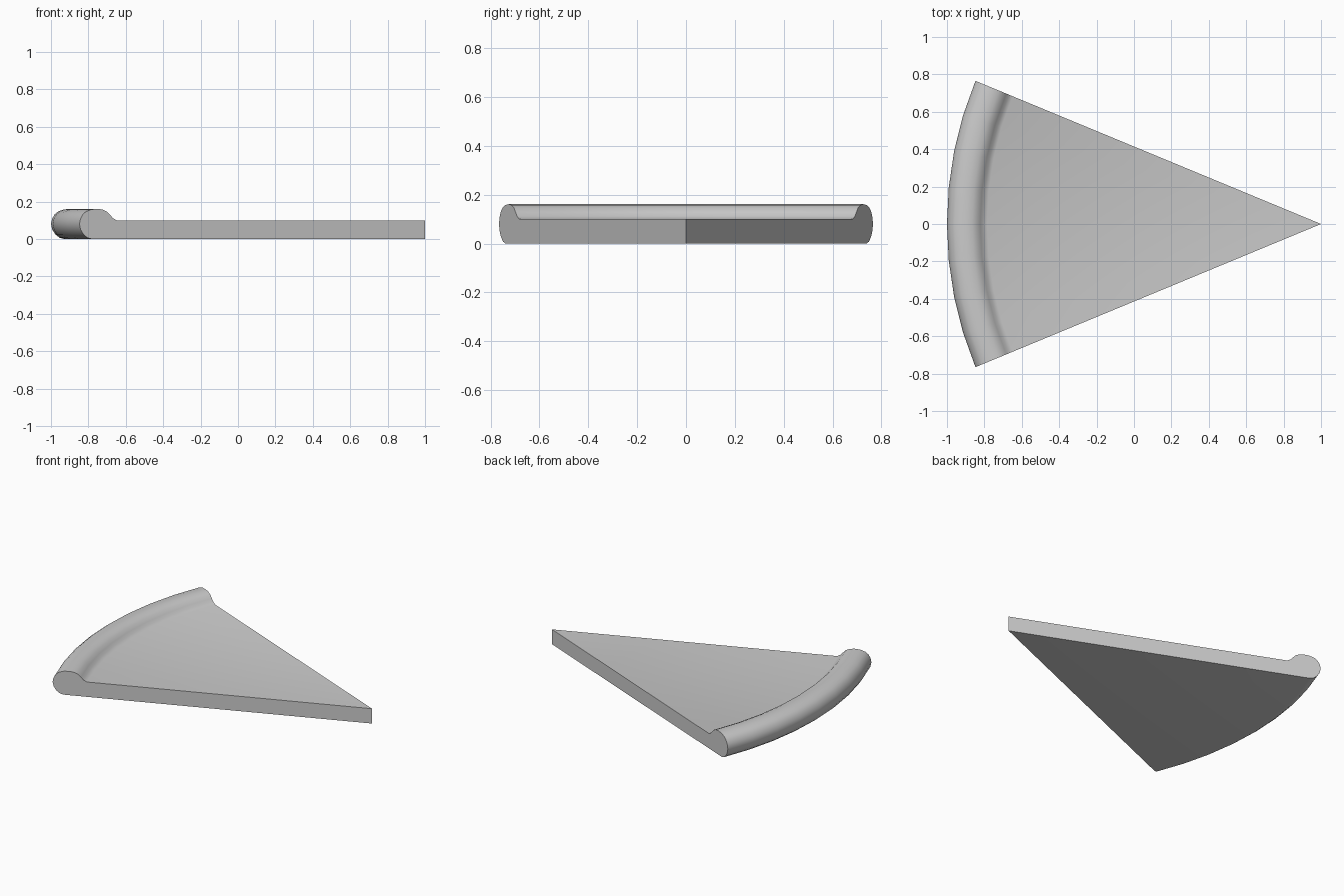
import bpy, bmesh, math

if "Cube" in bpy.data.objects:
    bpy.data.objects.remove(bpy.data.objects["Cube"])

# Wedge cross-section (distance from tip, height), from tip bottom round the crust to tip top
PROFILE = [(0, 0), (1.93, 0), (1.955, 0.007), (1.977, 0.025), (1.993, 0.05),
           (2.0, 0.08), (1.994, 0.108), (1.98, 0.132), (1.96, 0.148),
           (1.93, 0.158), (1.895, 0.161), (1.865, 0.157), (1.84, 0.146),
           (1.822, 0.128), (1.807, 0.112), (1.785, 0.1), (0, 0.1)]
STEPS = 8
HALF = math.radians(22.5)

# Sweep the section through 45 degrees around the tip
bm = bmesh.new()
rings = []
for i in range(STEPS + 1):
    a = -HALF + 2 * HALF * i / STEPS
    rings.append([bm.verts.new((1 - r * math.cos(a), r * math.sin(a), z))
                  for r, z in PROFILE])
for a, b in zip(rings, rings[1:]):
    for j in range(len(PROFILE) - 1):
        bm.faces.new((a[j], a[j + 1], b[j + 1], b[j]))

# Flat cut sides
bm.faces.new(rings[0])
bm.faces.new(rings[-1])
bmesh.ops.remove_doubles(bm, verts=bm.verts, dist=1e-5)
bmesh.ops.recalc_face_normals(bm, faces=bm.faces)

mesh = bpy.data.meshes.new("slice_with_crust")
bm.to_mesh(mesh)
bm.free()
obj = bpy.data.objects.new("slice_with_crust", mesh)
bpy.context.collection.objects.link(obj)

# Smooth crust, sharp cut edges
bpy.context.view_layer.objects.active = obj
obj.select_set(True)
bpy.ops.object.shade_smooth_by_angle(angle=math.radians(35))
